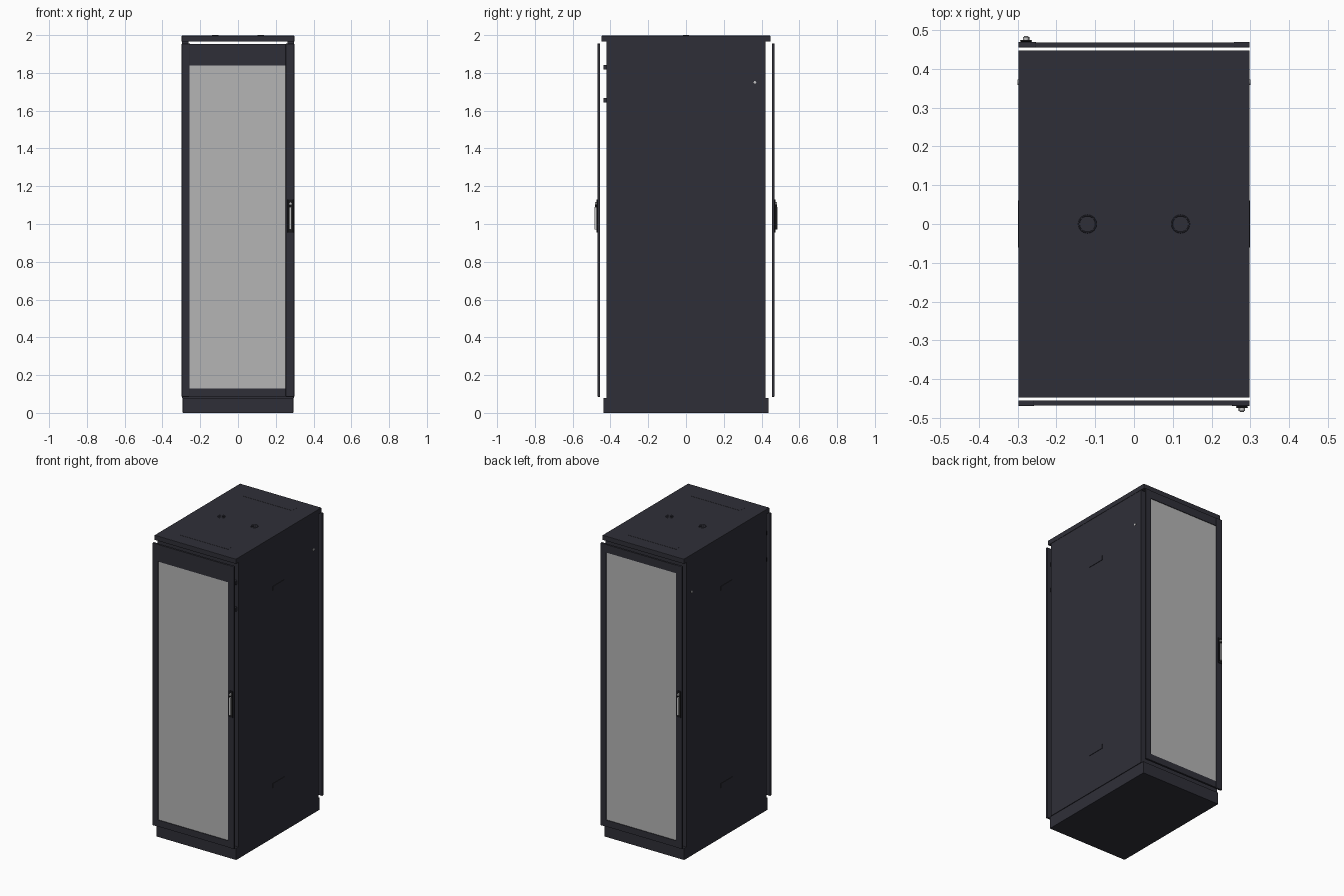
import bpy
import math

cube = bpy.data.objects.get("Cube")
if cube:
    bpy.data.objects.remove(cube, do_unlink=True)


def material(name, rgb, alpha=1.0, rough=0.6):
    mat = bpy.data.materials.new(name)
    mat.use_nodes = True
    mat.diffuse_color = (*rgb, alpha)
    shader = mat.node_tree.nodes["Principled BSDF"]
    shader.inputs["Base Color"].default_value = (*rgb, 1.0)
    shader.inputs["Alpha"].default_value = alpha
    shader.inputs["Roughness"].default_value = rough
    return mat


STEEL = material("dark steel", (0.028, 0.028, 0.039))
BLACK = material("black plastic", (0.010, 0.010, 0.012))
CHROME = material("light metal", (0.55, 0.55, 0.55))
GLASS = material("grey glass", (0.46, 0.46, 0.46), alpha=0.9)


def box(name, x, y, z, mat=STEEL, bevel=0.0):
    """Box from (min, max) pairs on each axis."""
    spans = [sorted(pair) for pair in (x, y, z)]
    bpy.ops.mesh.primitive_cube_add(size=1, location=[(a + b) / 2 for a, b in spans])
    obj = bpy.context.object
    obj.name = name
    obj.scale = [b - a for a, b in spans]
    bpy.ops.object.transform_apply(location=False, rotation=False, scale=True)
    obj.data.materials.append(mat)
    if bevel:
        mod = obj.modifiers.new("Bevel", "BEVEL")
        mod.width = bevel
        mod.segments = 2
    return obj


def disc(name, loc, radius, depth, mat, rot=(0, 0, 0), sides=24):
    bpy.ops.mesh.primitive_cylinder_add(vertices=sides, radius=radius, depth=depth,
                                        location=loc, rotation=rot)
    obj = bpy.context.object
    obj.name = name
    obj.data.materials.append(mat)
    bpy.ops.object.shade_smooth_by_angle()
    return obj


# Plinth and roof
box("plinth", (-0.293, 0.293), (-0.437, 0.437), (0, 0.08), bevel=0.002)
box("roof", (-0.298, 0.298), (-0.447, 0.447), (1.965, 1.997), bevel=0.002)

# Roof cable covers and fan grilles
for end, label in ((-1, "front"), (1, "back")):
    box(label + "_cable_cover", (-0.18, 0.18), (end * 0.31, end * 0.36), (1.996, 1.998))
for side, label in ((-1, "right"), (1, "left")):
    x = side * 0.12
    bpy.ops.mesh.primitive_torus_add(location=(x, 0, 1.997), major_radius=0.022,
                                     minor_radius=0.002, major_segments=24, minor_segments=6)
    ring = bpy.context.object
    ring.name = label + "_fan_ring"
    ring.data.materials.append(STEEL)
    for turn in (45, 135):
        bar = box(label + "_fan_bar", (-0.022, 0.022), (-0.002, 0.002), (-0.001, 0.002))
        bar.location = (x, 0, 1.998)
        bar.rotation_euler.z = math.radians(turn)

# Side panels with latches, locks and frame posts
for side, label in ((-1, "right"), (1, "left")):
    box(label + "_side_panel", (side * 0.286, side * 0.296), (-0.42, 0.42), (0.08, 1.965))
    for z, level in ((0.35, "lower"), (1.655, "upper")):
        box(f"{label}_{level}_latch", (side * 0.295, side * 0.299), (-0.06, 0.06),
            (z - 0.014, z + 0.014))
    disc(label + "_side_lock", (side * 0.297, 0.365, 1.75), 0.007, 0.005, CHROME,
         (0, math.pi / 2, 0))
    for end, where in ((-1, "front"), (1, "back")):
        box(f"{label}_{where}_post", (side * 0.262, side * 0.286),
            (end * 0.385, end * 0.418), (0.08, 1.965))
    for z in (1.655, 1.83):
        box(label + "_hinge_tab", (side * 0.27, side * 0.288), (-0.437, -0.415),
            (z - 0.012, z + 0.012))

# Cross rails of the frame
for end, where in ((-1, "front"), (1, "back")):
    box(where + "_lower_rail", (-0.265, 0.265), (end * 0.385, end * 0.418), (0.08, 0.12))
    box(where + "_upper_rail", (-0.265, 0.265), (end * 0.385, end * 0.418), (1.91, 1.95))


def door(label, end, glass_top):
    """Framed glass door; end is -1 for the front and 1 for the back."""
    flip = -end
    near, far = end * 0.454, end * 0.469
    hinge, lock = -0.257 * flip, 0.252 * flip
    box(label + "_door_hinge_stile", (-0.298 * flip, hinge), (near, far), (0.085, 1.955),
        bevel=0.003)
    box(label + "_door_lock_stile", (lock, 0.298 * flip), (near, far), (0.085, 1.955),
        bevel=0.003)
    box(label + "_door_bottom_rail", (hinge, lock), (near, end * 0.467), (0.087, 0.13))
    box(label + "_door_top_rail", (hinge, lock), (near, end * 0.467), (glass_top, 1.953))

    # Glass as a single upright sheet
    bpy.ops.mesh.primitive_plane_add(size=1, location=((hinge + lock) / 2, end * 0.463,
                                                       (glass_top + 0.13) / 2))
    pane = bpy.context.object
    pane.name = label + "_door_glass"
    pane.scale = (abs(lock - hinge), glass_top - 0.13, 1)
    pane.rotation_euler = (-end * math.pi / 2, 0, 0)
    pane.data.materials.append(GLASS)

    # Swing handle: housing, lever and lock barrel
    box(label + "_handle_housing", (0.263 * flip, 0.293 * flip), (far, end * 0.474),
        (0.955, 1.13), BLACK, bevel=0.002)
    box(label + "_handle_lever", (0.272 * flip, 0.284 * flip), (end * 0.473, end * 0.484),
        (0.97, 1.09), CHROME, bevel=0.002)
    box(label + "_handle_grip_edge", (0.269 * flip, 0.273 * flip), (end * 0.473, end * 0.482),
        (0.97, 1.10), BLACK)
    disc(label + "_handle_lock", (0.278 * flip, end * 0.476, 1.108), 0.008, 0.012, CHROME,
         (math.pi / 2, 0, 0))


door("front", -1, 1.84)
door("back", 1, 1.90)
